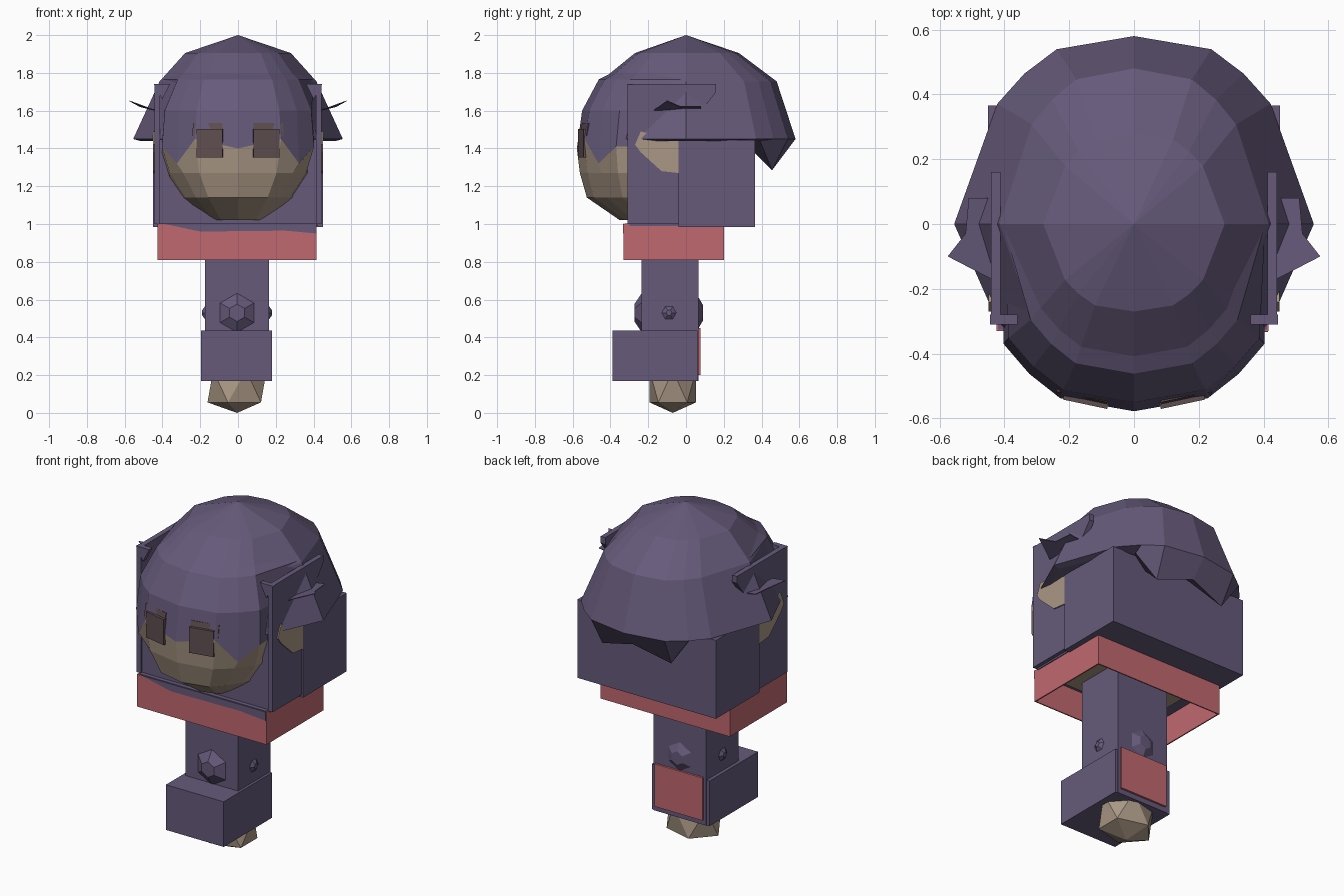
import bpy, bmesh
from mathutils import Matrix, Vector

if "Cube" in bpy.data.objects:
    bpy.data.objects.remove(bpy.data.objects["Cube"])


def material(name, rgb):
    m = bpy.data.materials.new(name)
    m.use_nodes = True
    m.diffuse_color = (*rgb, 1)
    bsdf = next(n for n in m.node_tree.nodes if n.type == 'BSDF_PRINCIPLED')
    bsdf.inputs["Base Color"].default_value = (*rgb, 1)
    return m


PURPLE = material("dusty purple", (0.132, 0.102, 0.195))
RED = material("faded red", (0.53, 0.14, 0.16))
SKIN = material("tan skin", (0.4, 0.312, 0.235))
BROWN = material("dark brown", (0.115, 0.077, 0.08))


def finish(name, bm, *mats):
    bmesh.ops.recalc_face_normals(bm, faces=bm.faces)
    mesh = bpy.data.meshes.new(name)
    bm.to_mesh(mesh)
    bm.free()
    for m in mats:
        mesh.materials.append(m)
    ob = bpy.data.objects.new(name, mesh)
    bpy.context.collection.objects.link(ob)
    return ob


def box(name, x, y, z, mat):
    """Box from (low, high) pairs."""
    bm = bmesh.new()
    bmesh.ops.create_cube(bm, size=1)
    for v in bm.verts:
        for i, r in enumerate((x, y, z)):
            v.co[i] = r[0] if v.co[i] < 0 else r[1]
    return finish(name, bm, mat)


def plate(name, pts, depth, mat):
    """Polygon of 3D points extruded along the depth vector."""
    bm = bmesh.new()
    near = [bm.verts.new(p) for p in pts]
    far = [bm.verts.new(Vector(p) + Vector(depth)) for p in pts]
    bm.faces.new(near)
    bm.faces.new(far)
    for i in range(len(pts)):
        bm.faces.new((near[i - 1], near[i], far[i], far[i - 1]))
    return finish(name, bm, mat)


# Sixteen-sided outline shared by the hair and head, starting at the back
QUARTER = [(0, 1), (0.43, 0.93), (0.61, 0.8), (0.76, 0.64), (1, 0)]
HALF = QUARTER + [(x, -y) for x, y in QUARTER[3::-1]]
OUTLINE = HALF + [(-x, y) for x, y in HALF[7:0:-1]]


def loft(rings, offset, limit):
    """Rings are (z, half width, front y, back y), with x held within the limit."""
    bm = bmesh.new()
    rows = []
    for k, (z, rx, yf, yb) in enumerate(rings):
        rows.append([bm.verts.new((max(-limit, min(limit, x * rx)), y * (yb if y > 0 else -yf),
                                   z + offset(k, x, y))) for x, y in OUTLINE])
    for a, b in zip(rows, rows[1:]):
        for i in range(len(OUTLINE)):
            bm.faces.new((a[i - 1], a[i], b[i], b[i - 1]))
    bm.faces.new(rows[0])
    bm.faces.new(rows[-1])
    bmesh.ops.remove_doubles(bm, verts=bm.verts, dist=0.0005)
    return bm


# Hair dome, flared at the sides with strands hanging at the back
def strands(ring, x, y):
    if ring != 4 or y < 0.9:
        return 0
    return -0.155 if x else -0.09


hair = loft([(2.0, 0, 0, 0), (1.905, 0.28, -0.27, 0.28), (1.755, 0.415, -0.455, 0.48),
             (1.45, 0.555, -0.47, 0.58), (1.44, 0.52, -0.43, 0.49),
             (1.45, 0.38, -0.38, 0.36)], strands, 1)
finish("hair", hair, PURPLE)


# Head with fringe above a jagged hairline
def hairline(ring, x, y):
    if ring != 3 or y >= 0:
        return 0
    return {0: -0.02, 0.43: 0.03, 0.61: -0.1, 0.76: -0.01}[abs(x)]


head = loft([(1.87, 0.28, -0.26, 0.2), (1.765, 0.42, -0.462, 0.25), (1.6, 0.51, -0.55, 0.3),
             (1.42, 0.53, -0.578, 0.3), (1.27, 0.475, -0.562, 0.3), (1.14, 0.365, -0.525, 0.25),
             (1.02, 0.21, -0.35, 0.1)], hairline, 0.405)
for f in head.faces:
    c = f.calc_center_median()
    f.material_index = 1 if c.z < 1.4 and c.y < 0.02 else 0
finish("head", head, PURPLE, SKIN)

# Hood block behind the head and the wall that frames the face
box("hood_back", (-0.45, 0.45), (-0.04, 0.365), (0.985, 1.445), PURPLE)
box("hood_front", (-0.42, 0.42), (-0.3, 0), (0.99, 1.46), PURPLE)

PANEL = [(-0.31, 1.0), (-0.04, 1.0), (-0.04, 1.44), (0.16, 1.7), (0.16, 1.74), (-0.31, 1.74)]
EAR = [(-0.27, 1.42), (-0.24, 1.49), (-0.04, 1.44), (-0.04, 1.27), (-0.13, 1.28), (-0.24, 1.38)]
SPIKE = [(0.44, 0.08, 1.61), (0.51, 0.08, 1.62), (0.52, -0.03, 1.62),
         (0.575, -0.1, 1.65), (0.44, -0.17, 1.6)]

for s, side in ((1, "left"), (-1, "right")):
    plate(side + "_hood_panel", [(s * 0.412, y, z) for y, z in PANEL], (s * 0.03, 0, 0), PURPLE)
    plate(side + "_ear", [(s * 0.44, y, z) for y, z in EAR], (s * 0.009, 0, 0), SKIN)
    plate(side + "_hair_spike", [(s * x, y, z) for x, y, z in SPIKE], (0, 0, 0.004), PURPLE)
    # Hooked top corner of the panel
    plate(side + "_panel_hook", [(s * 0.445, -0.31, 1.74), (s * 0.36, -0.31, 1.74),
                                 (s * 0.4, -0.31, 1.66)], (0, 0.03, 0), PURPLE)
    # Eyes and brow plates, turned to follow the face
    eye = box(side + "_eye", (-0.07, 0.07), (-0.03, 0.03), (-0.075, 0.075), BROWN)
    eye.location = (s * 0.145, -0.527, 1.428)
    eye.rotation_euler.z = s * 0.21
    brow = box(side + "_brow", (-0.08, 0.08), (-0.005, 0.004), (-0.05, 0.02), BROWN)
    brow.location = (s * 0.16, -0.532, 1.515)
    brow.rotation_euler = (-0.16, 0, s * 0.21)

# Hollow red collar with a purple lining strip at the front
bm = bmesh.new()
bmesh.ops.create_cube(bm, size=1)
bmesh.ops.delete(bm, geom=[f for f in bm.faces if abs(f.normal.z) > 0.5], context='FACES')
bmesh.ops.transform(bm, verts=bm.verts, matrix=Matrix.Translation((-0.005, -0.065, 0.905))
                    @ Matrix.Diagonal((0.84, 0.53, 0.19, 1)))
collar = finish("collar", bm, RED)
wall = collar.modifiers.new("wall", 'SOLIDIFY')
wall.thickness = 0.01
wall.offset = -1
plate("collar_lining", [(-0.4, -0.33, 1.003), (0.414, -0.33, 1.003), (0.414, -0.33, 0.95),
                        (0.25, -0.33, 0.965), (-0.2, -0.33, 0.96)], (0, -0.004, 0), PURPLE)
box("collar_top", (-0.42, 0.41), (-0.325, 0.19), (0.98, 1.003), PURPLE)
box("neck_skin", (-0.35, 0.34), (-0.3, 0.1), (0.973, 0.981), SKIN)

# Body column and the block at its front
box("body", (-0.175, 0.165), (-0.235, 0.065), (0.17, 0.99), PURPLE)
box("front_block", (-0.195, 0.18), (-0.39, 0.06), (0.17, 0.435), PURPLE)
box("back_patch", (-0.16, 0.15), (0.06, 0.077), (0.2, 0.45), RED)


# Six-sided studs on each face of the body
def stud(name, loc, direction, radius, height):
    bm = bmesh.new()
    bmesh.ops.create_cone(bm, cap_ends=True, segments=6, radius1=radius,
                          radius2=radius * 0.4, depth=height)
    turn = Vector((0, 0, 1)).rotation_difference(Vector(direction)).to_matrix().to_4x4()
    bmesh.ops.transform(bm, verts=bm.verts, matrix=Matrix.Translation(loc) @ turn)
    finish(name, bm, PURPLE)


stud("front_stud", (-0.005, -0.25, 0.53), (0, -1, 0), 0.115, 0.045)
stud("back_stud", (-0.005, 0.073, 0.53), (0, 1, 0), 0.1, 0.035)
stud("left_stud", (0.172, -0.09, 0.53), (1, 0, 0), 0.04, 0.016)
stud("right_stud", (-0.182, -0.09, 0.53), (-1, 0, 0), 0.04, 0.016)

# Faceted tip underneath
bm = bmesh.new()
bmesh.ops.create_icosphere(bm, subdivisions=1, radius=1)
bmesh.ops.transform(bm, verts=bm.verts, matrix=Matrix.Translation((-0.005, -0.07, 0.155))
                    @ Matrix.Diagonal((0.175, 0.145, 0.155, 1)))
for v in bm.verts:
    if 0.02 < v.co.z < 0.12:
        v.co.z -= 0.03
finish("tip", bm, SKIN)
